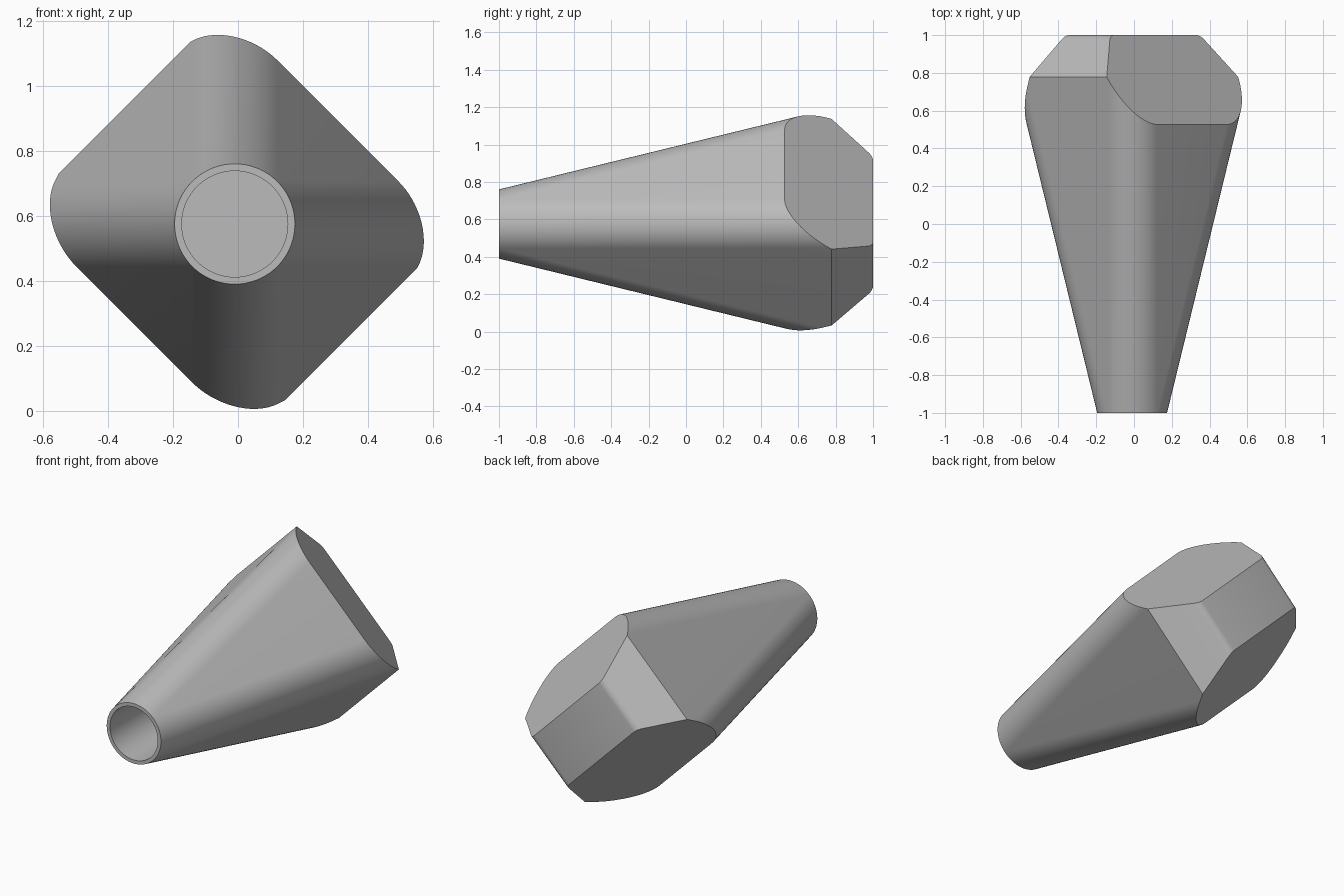
import bpy, bmesh
from math import sin, cos, radians, pi
from mathutils import Vector

cube = bpy.data.objects.get("Cube")
if cube:
    bpy.data.objects.remove(cube, do_unlink=True)

CENTRE = Vector((-0.01, 0, 0.575))
RADIUS = 0.185          # mouth and corner radius
SPREAD = 0.488          # corner drift from mouth to back
U = Vector((1, 0, 1)).normalized()
V = Vector((-1, 0, 1)).normalized()
Y = Vector((0, 1, 0))

grey = bpy.data.materials.new("plain grey")
grey.use_nodes = True
grey.diffuse_color = (0.5, 0.5, 0.5, 1)
grey.node_tree.nodes["Principled BSDF"].inputs["Base Color"].default_value = (0.5, 0.5, 0.5, 1)


def ring(bm, y, spread, steps=18):
    """Square with round corners pointing along x and z."""
    verts = []
    for k in range(4):
        mid = k * pi / 2
        for i in range(steps + 1):
            a = mid - pi / 4 + pi / 2 * i / steps
            verts.append(bm.verts.new(CENTRE + Vector((
                spread * cos(mid) + RADIUS * cos(a), y,
                spread * sin(mid) + RADIUS * sin(a)))))
    return verts


def slice_off(bm, point, normal):
    """Remove everything beyond the plane and close the opening."""
    cut = bmesh.ops.bisect_plane(
        bm, geom=bm.verts[:] + bm.edges[:] + bm.faces[:], dist=1e-6,
        plane_co=CENTRE + point, plane_no=normal, clear_outer=True)
    edges = [e for e in cut["geom_cut"] if isinstance(e, bmesh.types.BMEdge)]
    bmesh.ops.holes_fill(bm, edges=edges, sides=0)


bm = bmesh.new()

# Tapered body, round at the mouth and square at the back
front, back = ring(bm, -1, 0), ring(bm, 1, SPREAD)
n = len(front)
for i in range(n):
    j = (i + 1) % n
    bm.faces.new((front[i], front[j], back[j], back[i]))
bm.faces.new(front)
bm.faces.new(back)
bmesh.ops.remove_doubles(bm, verts=bm.verts[:], dist=1e-5)
bmesh.ops.recalc_face_normals(bm, faces=bm.faces[:])

# Two long slanted cuts
for side, start_u, start_y, end_u in ((1, 0.447, 0.53, 0.173), (-1, 0.437, 0.46, 0.163)):
    normal = U * side * (1 - start_y) + Y * (start_u - end_u)
    slice_off(bm, U * side * start_u + Y * start_y, normal.normalized())

# Two short chamfers that roll over into the flat back
tilt, roll = radians(35), 0.06
reach = 0.491 * cos(tilt) + 0.78 * sin(tilt)
roll_y = 1 - roll
roll_v = (reach - roll - roll_y * sin(tilt)) / cos(tilt)
for side in (1, -1):
    for i in range(6):
        a = tilt + (pi / 2 - tilt) * i / 6
        normal = V * side * cos(a) + Y * sin(a)
        slice_off(bm, V * side * roll_v + Y * roll_y + normal * roll, normal)

# Thin rim and round bore
bm.normal_update()
mouth = min(bm.faces, key=lambda f: f.calc_center_median().y)
bmesh.ops.inset_region(bm, faces=[mouth], thickness=0.022)
bore = bmesh.ops.extrude_discrete_faces(bm, faces=[mouth])["faces"]
bmesh.ops.translate(bm, verts=bore[0].verts[:], vec=Y * 0.8)
bmesh.ops.recalc_face_normals(bm, faces=bm.faces[:])

mesh = bpy.data.meshes.new("tapered_socket")
bm.to_mesh(mesh)
bm.free()
mesh.materials.append(grey)
body = bpy.data.objects.new("tapered_socket", mesh)
bpy.context.collection.objects.link(body)
bpy.ops.object.select_all(action="DESELECT")
body.select_set(True)
bpy.context.view_layer.objects.active = body
bpy.ops.object.shade_smooth_by_angle(angle=radians(25))
